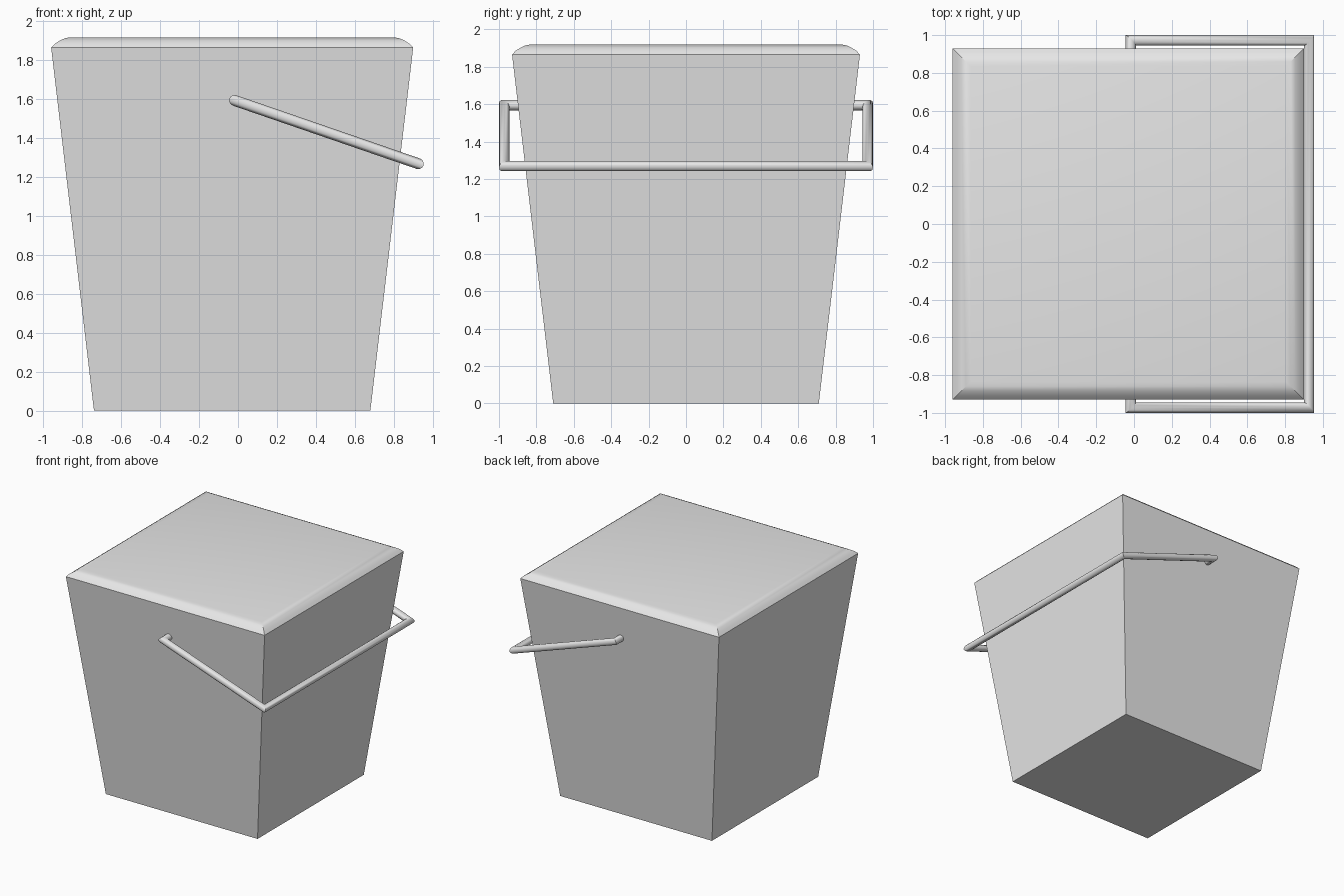
import bpy, bmesh, math
from mathutils import Vector

if "Cube" in bpy.data.objects:
    bpy.data.objects.remove(bpy.data.objects["Cube"])

CX = -0.03  # pail centre, offset by the tilted handle

grey = bpy.data.materials.new("light grey")
grey.diffuse_color = (0.8, 0.8, 0.8, 1)
grey.use_nodes = True
grey.node_tree.nodes["Principled BSDF"].inputs["Base Color"].default_value = grey.diffuse_color


def loft(name, rings, angle):
    """Skin closed rings of points and cap both ends."""
    bm = bmesh.new()
    loops = [[bm.verts.new(p) for p in r] for r in rings]
    n = len(loops[0])
    for a, b in zip(loops, loops[1:]):
        for i in range(n):
            j = (i + 1) % n
            bm.faces.new((a[i], a[j], b[j], b[i]))
    bm.faces.new(loops[0][::-1])
    bm.faces.new(loops[-1])
    bmesh.ops.recalc_face_normals(bm, faces=bm.faces)
    me = bpy.data.meshes.new(name)
    bm.to_mesh(me)
    bm.free()
    me.materials.append(grey)
    ob = bpy.data.objects.new(name, me)
    bpy.context.collection.objects.link(ob)
    bpy.ops.object.select_all(action='DESELECT')
    ob.select_set(True)
    bpy.context.view_layer.objects.active = ob
    bpy.ops.object.shade_smooth_by_angle(angle=math.radians(angle))
    return ob


def square(h, z):
    return [(CX + sx * h, sy * h, z) for sx, sy in ((-1, -1), (1, -1), (1, 1), (-1, 1))]


# tapered pail with a rounded lid edge
profile = [(0.71, 0), (0.93, 1.865), (0.911, 1.885), (0.885, 1.902), (0.86, 1.913), (0.835, 1.918)]
loft("pail", [square(h, z) for h, z in profile], 32)

# swing handle: round rod bent in a tilted plane, with mitred corners
tilt = math.radians(-19)
u = Vector((math.cos(tilt), 0, math.sin(tilt)))   # along the arms
v = Vector((0, 1, 0))
w = u.cross(v)
pivot = Vector((-0.018, 0, 1.594))
R, L, Y = 0.028, 0.999, 0.972
path = [(0, -0.86), (0, -Y), (L, -Y), (L, Y), (0, Y), (0, 0.86)]
pts = [Vector(p) for p in path]
rings = []
for i, p in enumerate(pts):
    d0 = (p - pts[i - 1]).normalized() if i else (pts[1] - p).normalized()
    d1 = (pts[i + 1] - p).normalized() if i < len(pts) - 1 else d0
    n0, n1 = Vector((-d0.y, d0.x)), Vector((-d1.y, d1.x))
    m = (n0 + n1).normalized()
    m /= m.dot(n0)
    ring = []
    for k in range(12):
        a = 2 * math.pi * k / 12
        q = p + m * R * math.cos(a)
        ring.append(pivot + u * q.x + v * q.y + w * R * math.sin(a))
    rings.append(ring)
loft("handle", rings, 40)
